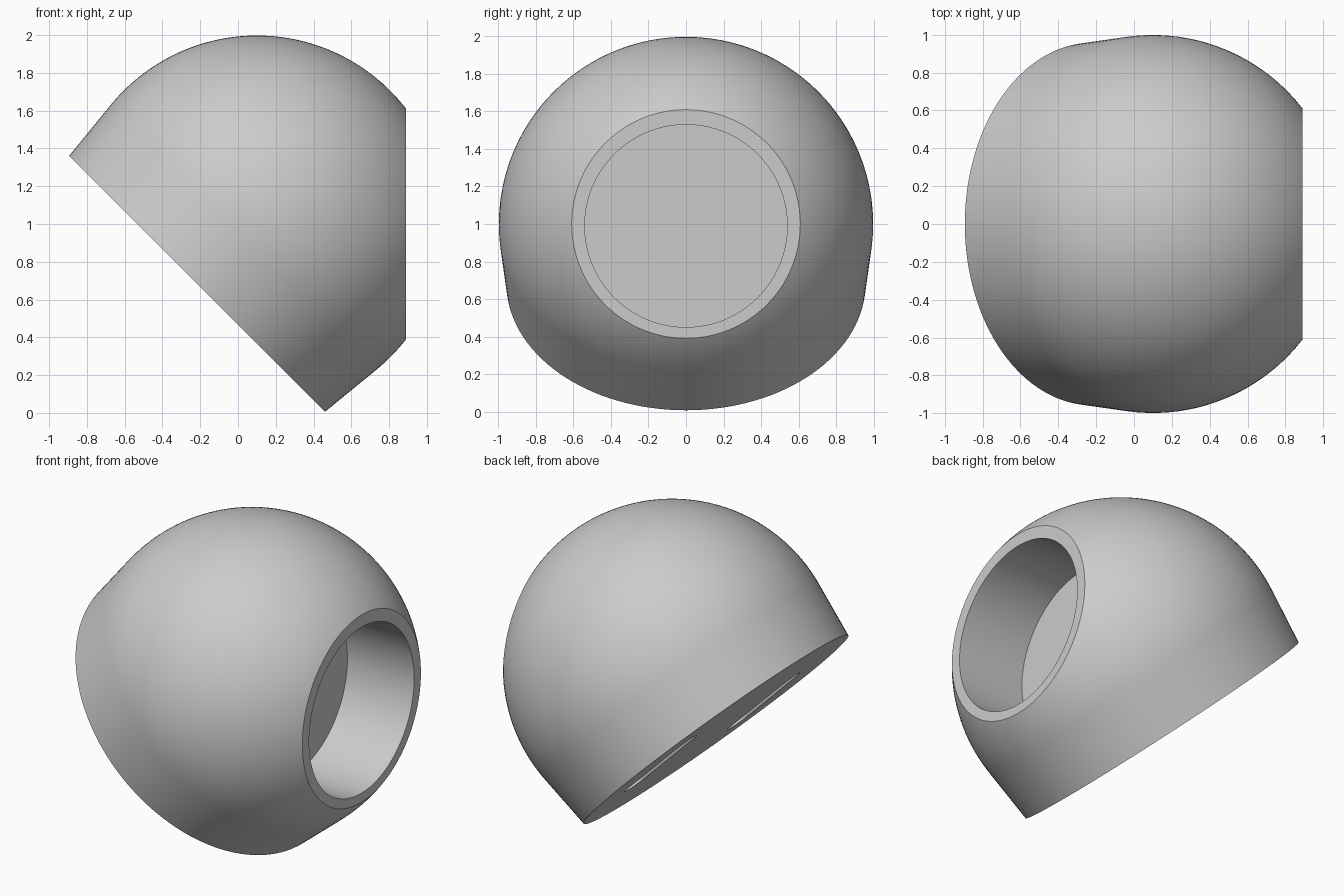
import bpy, bmesh
from math import sin, cos, pi, radians
from mathutils import Matrix, Vector

if "Cube" in bpy.data.objects:
    bpy.data.objects.remove(bpy.data.objects["Cube"])

CENTRE = Vector((0.10, 0, 1.0))
TILT = Matrix.Translation(CENTRE) @ Matrix.Rotation(radians(45), 4, 'Y')
R, BASE_R, BASE_H, TANGENT = 0.998, 0.958, -0.447, -0.107


def make_object(name, bm, matrix=None):
    bmesh.ops.remove_doubles(bm, verts=bm.verts, dist=1e-5)
    bmesh.ops.recalc_face_normals(bm, faces=bm.faces)
    if matrix:
        bm.transform(matrix)
    mesh = bpy.data.meshes.new(name)
    bm.to_mesh(mesh)
    bm.free()
    ob = bpy.data.objects.new(name, mesh)
    bpy.context.collection.objects.link(ob)
    return ob


def prism(name, outline, z0, z1, matrix):
    bm = bmesh.new()
    face = bm.faces.new([bm.verts.new((x, y, z0)) for x, y in outline])
    top = bmesh.ops.extrude_face_region(bm, geom=[face])
    for v in top['geom']:
        if isinstance(v, bmesh.types.BMVert):
            v.co.z = z1
    return make_object(name, bm, matrix)


def cut(target, cutter):
    mod = target.modifiers.new("cut", 'BOOLEAN')
    mod.operation = 'DIFFERENCE'
    mod.solver = 'EXACT'
    mod.object = cutter
    cutter.hide_render = True
    bpy.context.view_layer.objects.active = target
    bpy.ops.object.modifier_apply(modifier=mod.name)
    bpy.data.objects.remove(cutter)


# Ball with slightly tapered skirt, revolved about the tilted axis
profile = [(0, BASE_H), (BASE_R, BASE_H)]
for i in range(49):
    a = TANGENT + (pi / 2 - TANGENT) * i / 48
    profile.append((R * cos(a), R * sin(a)))
bm = bmesh.new()
verts = [bm.verts.new((r, 0, h)) for r, h in profile]
edges = [bm.edges.new(pair) for pair in zip(verts, verts[1:])]
bmesh.ops.spin(bm, geom=verts + edges, axis=(0, 0, 1), cent=(0, 0, 0),
               angle=2 * pi, steps=128)
body = make_object("ball_socket", bm, TILT)

# Flat end face on the right
square = [(-2, -2), (2, -2), (2, 2), (-2, 2)]
cut(body, prism("end_cutter", square, 0.89, 3, Matrix.Rotation(pi / 2, 4, 'Y')))

# Blind round bore into the end face
circle = [(0.54 * cos(2 * pi * i / 128), 0.54 * sin(2 * pi * i / 128)) for i in range(128)]
cut(body, prism("bore_cutter", circle, 0.41, 1.5,
                Matrix.Translation((0, 0, 0.99)) @ Matrix.Rotation(pi / 2, 4, 'Y')))

# Pair of rounded mounting slots in the slanted base
half, rad = 0.25, 0.085
slot = []
for end in (0, 1):
    for i in range(17):
        a = -pi / 2 + pi * i / 16 + pi * end
        slot.append(((half if end == 0 else -half) + rad * cos(a), rad * sin(a)))
for side in (-1, 1):
    cut(body, prism("slot_cutter", [(x + 0.04, y + side * 0.53) for x, y in slot],
                    BASE_H - 0.2, BASE_H + 0.15, TILT))

# Smooth ball, crisp rims
body.select_set(True)
bpy.context.view_layer.objects.active = body
bpy.ops.object.shade_smooth_by_angle(angle=radians(25))
